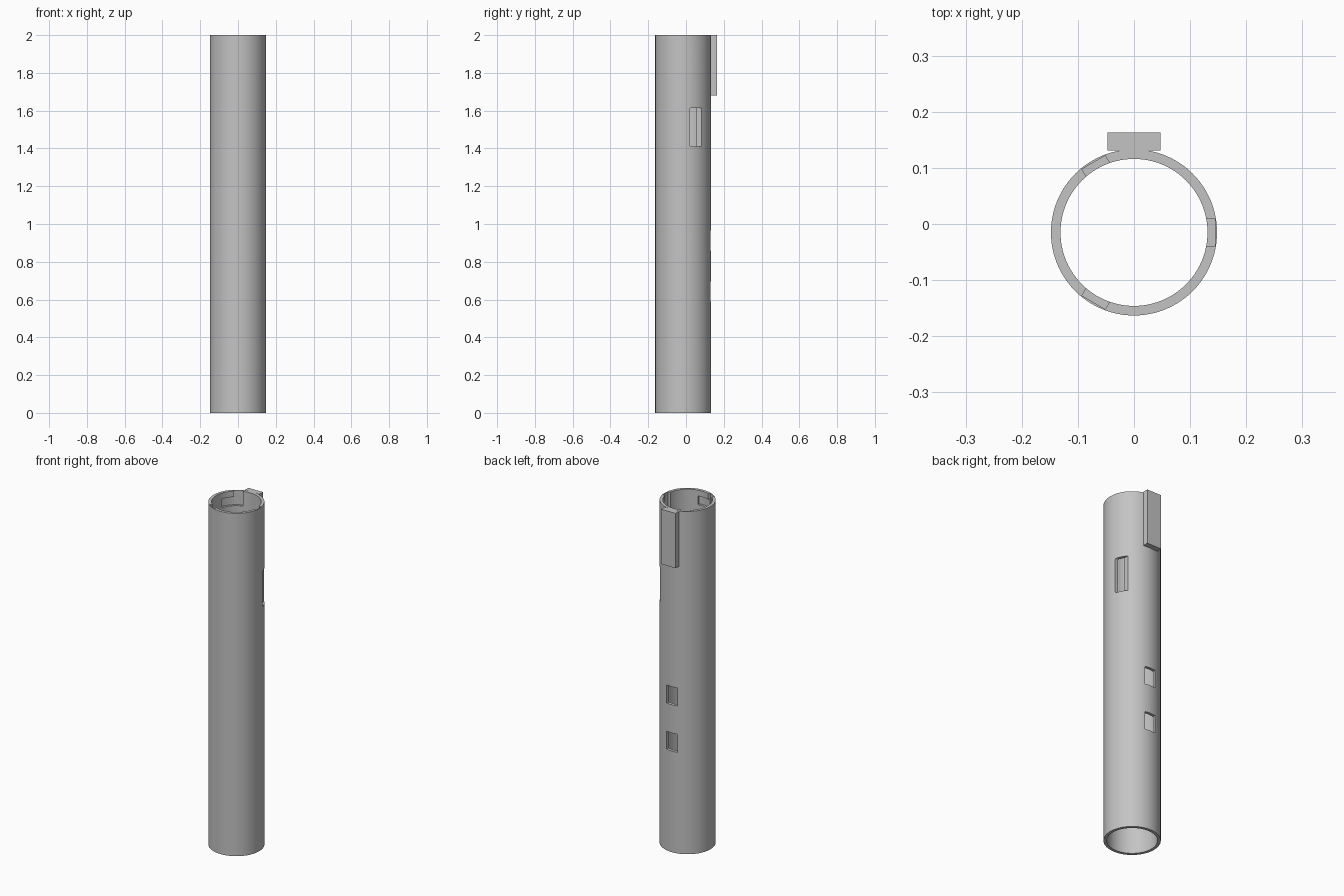
import bpy
import bmesh
from math import cos, sin, radians
from mathutils import Matrix

old = bpy.data.objects.get("Cube")
if old:
    bpy.data.objects.remove(old, do_unlink=True)

CY = -0.015                  # tube axis offset
R_OUT, R_IN, R_SLOT = 0.148, 0.131, 0.144
HEIGHT = 2.0

grey = bpy.data.materials.new("plain_grey")
grey.use_nodes = True
grey.diffuse_color = (0.55, 0.55, 0.55, 1)
grey.node_tree.nodes["Principled BSDF"].inputs["Base Color"].default_value = (0.55, 0.55, 0.55, 1)


def finish(name, bm):
    bmesh.ops.recalc_face_normals(bm, faces=bm.faces)
    mesh = bpy.data.meshes.new(name)
    bm.to_mesh(mesh)
    bm.free()
    mesh.materials.append(grey)
    obj = bpy.data.objects.new(name, mesh)
    bpy.context.collection.objects.link(obj)
    return obj


def box(name, x, y, z, turn=0, round_x=0):
    """Box between (min, max) pairs, turned about the tube axis."""
    bm = bmesh.new()
    bmesh.ops.create_cube(bm, size=1)
    for v in bm.verts:
        v.co = [a[0] if c < 0 else a[1] for c, a in zip(v.co, (x, y, z))]
    if round_x:
        edges = [e for e in bm.edges
                 if abs(e.verts[0].co.x - e.verts[1].co.x) > 1e-4]
        bmesh.ops.bevel(bm, geom=edges, offset=round_x, segments=4,
                        profile=0.5, affect='EDGES')
    bm.transform(Matrix.Translation((0, CY, 0)) @ Matrix.Rotation(turn, 4, 'Z'))
    return finish(name, bm)


def ring(name, r0, r1, z0, z1, start=0, end=360, steps=96):
    """Rectangular section swept round the tube axis."""
    closed = end - start == 360
    bm = bmesh.new()
    loops = []
    for i in range(steps if closed else steps + 1):
        a = radians(start + (end - start) * i / steps)
        loops.append([bm.verts.new((r * cos(a), CY + r * sin(a), z))
                      for r, z in ((r0, z0), (r1, z0), (r1, z1), (r0, z1))])
    pairs = list(zip(loops, loops[1:]))
    if closed:
        pairs.append((loops[-1], loops[0]))
    else:
        bm.faces.new(loops[0])
        bm.faces.new(loops[-1])
    for a, b in pairs:
        for j in range(4):
            k = (j + 1) % 4
            bm.faces.new((a[j], a[k], b[k], b[j]))
    return finish(name, bm)


def cut(target, cutter):
    cutter.hide_render = True
    mod = target.modifiers.new("cut", 'BOOLEAN')
    mod.operation = 'DIFFERENCE'
    mod.solver = 'EXACT'
    mod.object = cutter
    bpy.context.view_layer.objects.active = target
    bpy.ops.object.modifier_apply(modifier=mod.name)
    bpy.data.objects.remove(cutter, do_unlink=True)


# Hollow tube
tube = ring("tube", R_IN, R_OUT, 0, HEIGHT)

# Three L-shaped locking slots inside the top rim
for deg in (0, 120, 240):
    cut(tube, box("slot_cutter", (0.11, R_SLOT), (-0.024, 0.024),
                  (1.915, 2.1), radians(deg)))
    cut(tube, ring("channel_cutter", 0.11, R_SLOT - 0.0005, 1.9155, 1.966,
                   deg, deg + 40, 16))

# Tall side window with a flat ledge
cut(tube, box("side_window_cutter", (0.111, 0.2), (0.034, 0.14),
              (1.41, 1.615), round_x=0.01))

# Two small windows in the back
for z in (0.59, 0.86):
    cut(tube, box("back_window_cutter", (-0.034, 0.034), (0.08, 0.2),
                  (z, z + 0.105)))

# Raised tab on the back of the rim
tab = box("back_tab", (-0.047, 0.047), (0.146, 0.178), (1.68, HEIGHT))

bpy.ops.object.select_all(action='DESELECT')
tube.select_set(True)
bpy.context.view_layer.objects.active = tube
bpy.ops.object.shade_smooth_by_angle(angle=radians(25))
